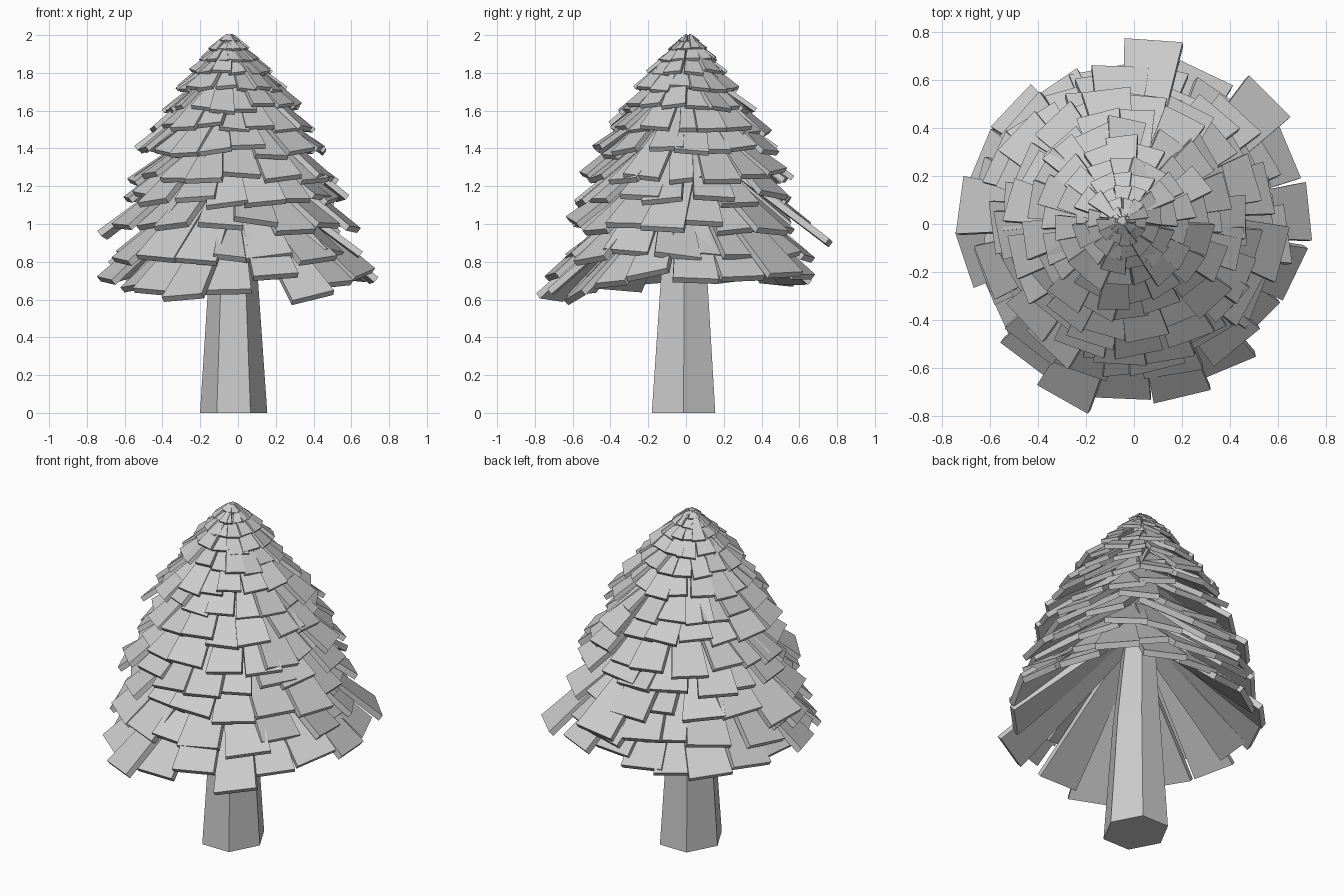
import bpy, bmesh, random
from math import radians, cos, sin, pi
from mathutils import Vector, Matrix

if "Cube" in bpy.data.objects:
    bpy.data.objects.remove(bpy.data.objects["Cube"])

random.seed(11)


def make_object(name, bm):
    bmesh.ops.recalc_face_normals(bm, faces=bm.faces)
    mesh = bpy.data.meshes.new(name)
    bm.to_mesh(mesh)
    bm.free()
    obj = bpy.data.objects.new(name, mesh)
    bpy.context.collection.objects.link(obj)


def axis(z):
    # the tree leans slightly towards -x near the tip
    t = max(0.0, (z - 0.6) / 1.4)
    return Vector((-0.05 * t, 0.013 * t, 0))


def add_plank(bm, angle, r, z, width, thick, pitch, roll=0.0, yaw=0.0):
    """Wedge-shaped slab whose outer edge is at radius r, height z; it slopes up to the trunk."""
    inner = min(0.04, r * 0.25)
    length = (r - inner) / cos(pitch)
    half_in, half_out = width * 0.16, width * 0.5
    m = (Matrix.Translation(axis(z) + Vector((r * cos(angle), r * sin(angle), z)))
         @ Matrix.Rotation(angle + yaw, 4, 'Z')
         @ Matrix.Rotation(pitch, 4, 'Y')
         @ Matrix.Rotation(roll, 4, 'X'))
    ring = []
    for h in (-thick / 2, thick / 2):
        ring.append([bm.verts.new(m @ Vector(p)) for p in (
            (0, -half_out, h), (0, half_out, h),
            (-length, half_in, h), (-length, -half_in, h))])
    lo, hi = ring
    bm.faces.new(lo)
    bm.faces.new(hi)
    for i in range(4):
        j = (i + 1) % 4
        bm.faces.new((lo[i], lo[j], hi[j], hi[i]))


# Six-sided trunk running up inside the foliage to the tip
bm = bmesh.new()
rings = []
for z, r, cx, cy in ((0, 0.178, -0.023, -0.013), (0.7, 0.131, -0.025, -0.01), (2.0, 0.02, -0.05, 0.013)):
    rings.append([bm.verts.new((cx + r * cos(k * pi / 3), cy + r * 1.09 * sin(k * pi / 3), z))
                  for k in range(6)])
bm.faces.new(rings[0])
bm.faces.new(rings[-1])
for a, b in zip(rings, rings[1:]):
    for k in range(6):
        bm.faces.new((a[k], a[(k + 1) % 6], b[(k + 1) % 6], b[k]))
make_object("trunk", bm)

# Lowest skirt of planks: angle in degrees, radius, height of outer edge, roll
skirt = [(83, .76, .90, -.1), (64, .69, .72, 0), (43, .77, .73, .05), (25, .71, .71, .05),
         (4, .725, .70, -.05), (-17, .70, .73, .25), (-38, .66, .68, .1), (-56, .71, .61, .3),
         (-74, .74, .72, .1), (-94, .72, .64, .03), (-112, .78, .61, .1), (-129, .72, .64, -.1),
         (-148, .66, .66, .1), (-168, .71, .70, -.1), (174, .71, .94, .1), (156, .69, .71, -.15),
         (136, .70, .69, .1), (120, .66, .69, 0), (103, .65, .70, .1)]
bm = bmesh.new()
for deg, r, z, roll in skirt:
    add_plank(bm, radians(deg), r, z, 0.245, 0.035, radians(37 if z > 0.85 else 41),
              roll, random.uniform(-0.08, 0.08))
# inner planks behind the lifted ones
add_plank(bm, radians(84), .62, .74, 0.24, 0.035, radians(41))
add_plank(bm, radians(174), .66, .72, 0.24, 0.035, radians(41))
make_object("foliage_skirt", bm)

# Upper tiers: height of outer edge, radius, pitch
tiers = [(0.83, .63, 40), (0.98, .60, 38), (1.12, .56, 37), (1.25, .515, 37),
         (1.38, .465, 37), (1.50, .405, 38), (1.61, .34, 38), (1.715, .27, 38),
         (1.80, .205, 38), (1.87, .145, 38), (1.925, .095, 38), (1.965, .052, 38)]
for i, (z, r, pitch) in enumerate(tiers):
    bm = bmesh.new()
    count = 17 if i < 8 else 13
    start = random.uniform(0, 1)
    for k in range(count):
        ang = (k + start + random.uniform(-0.25, 0.25)) * 2 * pi / count
        rr = r * random.uniform(0.93, 1.08)
        add_plank(bm, ang, rr, z + r * random.uniform(-0.06, 0.06),
                  2 * pi * r / count * 1.08, 0.012 + 0.035 * r,
                  radians(pitch + random.uniform(-3, 3)),
                  random.uniform(-0.18, 0.18), random.uniform(-0.12, 0.12))
    make_object(f"foliage_tier_{i + 1}", bm)
